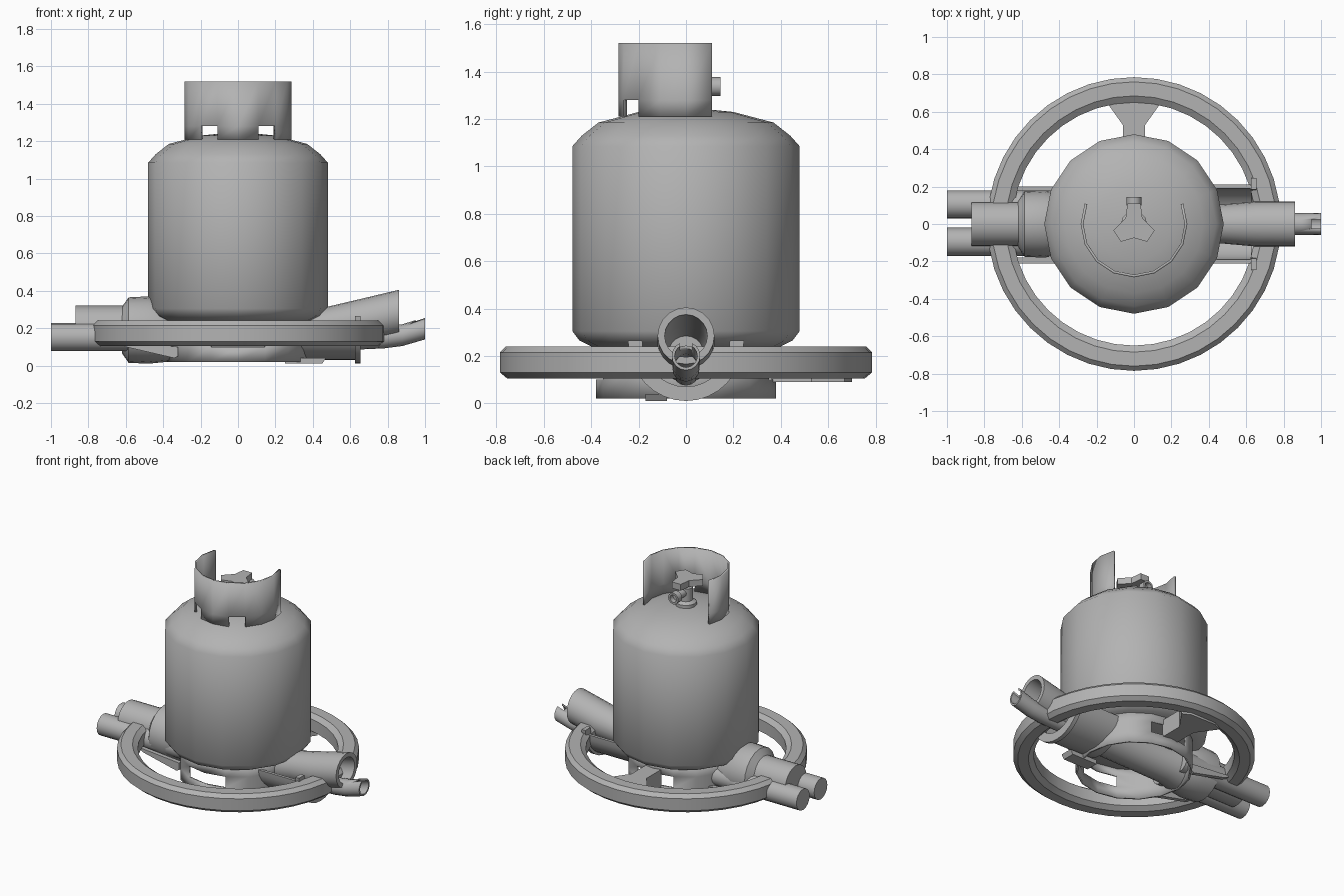
import bpy, bmesh
from math import sin, cos, pi, radians

if "Cube" in bpy.data.objects:
    bpy.data.objects.remove(bpy.data.objects["Cube"], do_unlink=True)

grey = bpy.data.materials.new("painted_grey_metal")
grey.use_nodes = True
GREY = (0.45, 0.45, 0.45, 1)
grey.diffuse_color = GREY
grey.node_tree.nodes["Principled BSDF"].inputs["Base Color"].default_value = GREY


def finish(name, bm, smooth=35):
    bmesh.ops.remove_doubles(bm, verts=bm.verts, dist=0.0005)
    bmesh.ops.recalc_face_normals(bm, faces=bm.faces)
    me = bpy.data.meshes.new(name)
    bm.to_mesh(me)
    bm.free()
    me.materials.append(grey)
    ob = bpy.data.objects.new(name, me)
    bpy.context.collection.objects.link(ob)
    bpy.ops.object.select_all(action='DESELECT')
    ob.select_set(True)
    bpy.context.view_layer.objects.active = ob
    bpy.ops.object.shade_smooth_by_angle(angle=radians(smooth))
    return ob


def place(axis, t, u, v):
    return {'x': (t, u, v), 'y': (u, t, v), 'z': (u, v, t)}[axis]


def loft(name, stations, axis='z', sides=16, closed=False, smooth=35):
    """Round sections along an axis: (position, radius, u centre, v centre)."""
    bm = bmesh.new()
    rings = []
    for t, r, u, v in stations:
        rings.append([bm.verts.new(place(axis, t, u + r * cos(2 * pi * i / sides),
                                         v + r * sin(2 * pi * i / sides)))
                      for i in range(sides)])
    pairs = list(zip(rings, rings[1:]))
    if closed:
        pairs.append((rings[-1], rings[0]))
    for a, b in pairs:
        for i in range(sides):
            j = (i + 1) % sides
            bm.faces.new((a[i], a[j], b[j], b[i]))
    if not closed:
        for k in (0, -1):
            if stations[k][1] > 0:
                bm.faces.new(rings[k])
    return finish(name, bm, smooth)


def lathe(name, profile, **kw):
    return loft(name, [(z, r, 0, 0) for r, z in profile], **kw)


def pipe(name, outer, wall, **kw):
    """Pipe along x, open at its last station."""
    inner = [(t, r - wall, u, v) for t, r, u, v in reversed(outer[1:])]
    return loft(name, outer + inner, axis='x', **kw)


def prism(name, pts, lo, hi, axis, smooth=30):
    bm = bmesh.new()
    a = [bm.verts.new(place(axis, lo, u, v)) for u, v in pts]
    b = [bm.verts.new(place(axis, hi, u, v)) for u, v in pts]
    bm.faces.new(a)
    bm.faces.new(b)
    for i in range(len(pts)):
        j = (i + 1) % len(pts)
        bm.faces.new((a[i], a[j], b[j], b[i]))
    return finish(name, bm, smooth)


def sheet_wall(name, radius, rows):
    """Curved sheet; each row is (low z, high z, segments counted from the front)."""
    bm = bmesh.new()
    step = pi / 8
    for lo, hi, segs in rows:
        for k in segs:
            corners = ((k, lo), (k + 1, lo), (k + 1, hi), (k, hi))
            bm.faces.new([bm.verts.new((radius * sin(s * step), -radius * cos(s * step), z))
                          for s, z in corners])
    ob = finish(name, bm)
    mod = ob.modifiers.new("thickness", 'SOLIDIFY')
    mod.thickness = 0.014
    mod.offset = -1
    return ob


# Gas bottle
lathe("tank", [(0, .2), (.25, .21), (.40, .24), (.45, .265), (.48, .305), (.48, 1.085),
               (.44, 1.13), (.37, 1.185), (.2, 1.23), (0, 1.25)], smooth=55)
sheet_wall("collar", .285, [(1.21, 1.28, (-5, -4, -3, -1, 0, 2, 3, 4)),
                            (1.28, 1.52, range(-5, 5))])
sheet_wall("foot_ring", .38, [(.02, .10, range(16)),
                              (.10, .18, [k for k in range(16) if k % 8 not in (0, 7)]),
                              (.18, .26, range(16))])

# Valve
lathe("valve_stem", [(.07, 1.22), (.07, 1.265), (.045, 1.28), (.045, 1.37), (.025, 1.38),
                     (.025, 1.42)], sides=12)
loft("valve_outlet", [(0, .028, 0, 1.337), (.1, .028, 0, 1.337), (.1, .04, 0, 1.337),
                      (.145, .04, 0, 1.337), (.145, .026, 0, 1.337), (.11, .026, 0, 1.337)],
     axis='y', sides=12)
prism("valve_knob", [(-.11, -.035), (-.07, -.095), (0, -.075), (.07, -.095), (.11, -.035),
                     (.045, .03), (.035, .11), (-.035, .11), (-.045, .03)], 1.39, 1.435, 'z')

# Surrounding hoop and its rear arm
lathe("hoop", [(.755, .105), (.785, .13), (.785, .215), (.76, .24), (.685, .24), (.65, .215),
               (.65, .13), (.685, .105)], sides=40, closed=True)
prism("hoop_arm", [(-.06, .36), (.06, .36), (.06, .53), (.16, .67), (.1, .7), (-.1, .7),
                   (-.16, .67), (-.06, .53)], .09, .215, 'z')

# Under-tank body with the bulb on the right-hand side
loft("bulb_body", [(-.62, .125, 0, .19), (-.585, .175, 0, .19), (-.48, .18, 0, .19),
                   (-.38, .16, 0, .18), (-.26, .12, 0, .16), (.35, .11, 0, .16)],
     axis='x', sides=20)
pipe("bulb_pipe", [(-.55, .12, 0, .2), (-.87, .12, 0, .2)], .02, sides=20)
for side, y in (("left", .105), ("right", -.095)):
    pipe("twin_pipe_" + side, [(-.3, .075, y, .152), (-1, .075, y, .152)], .014)

# Angled outlet pipes
pipe("large_nozzle", [(.2, .10, 0, .16), (.48, .105, 0, .21), (.65, .12, 0, .235),
                      (.86, .12, 0, .285)], .03, sides=20)
small = pipe("small_nozzle", [(.4, .055, 0, .13), (.78, .058, 0, .15), (.88, .058, 0, .163),
                              (1, .06, 0, .2)], .012)
cutter = prism("nozzle_slot_cutter", [(-.025, .2), (.025, .2), (.025, .3), (-.025, .3)],
               .95, 1.05, 'x')
cutter.hide_render = True
cutter.hide_set(True)
slot = small.modifiers.new("slot", 'BOOLEAN')
slot.operation = 'DIFFERENCE'
slot.object = cutter
slot.solver = 'EXACT'
bpy.context.view_layer.objects.active = small
bpy.ops.object.modifier_apply(modifier="slot")
bpy.data.objects.remove(cutter, do_unlink=True)


def cradle(name, ry, rz, zc, wall, lo, hi):
    arc = [pi + pi * i / 16 for i in range(17)]
    outer = [(ry * cos(a), zc + rz * sin(a)) for a in arc]
    inner = [((ry - wall) * cos(a), zc + (rz - wall) * sin(a)) for a in reversed(arc)]
    return prism(name, outer + inner, lo, hi, 'x')


# Open trough below the nozzles, with its end lip, pads and side fin
cradle("nozzle_trough", .21, .19, .22, .02, .28, .63)
cradle("trough_lip", .245, .255, .265, .06, .625, .655)
prism("trough_pad", [(.25, .01), (.45, .01), (.47, .04), (.25, .04)], -.17, -.08, 'y')
for side, y in (("left", .17), ("right", -.21)):
    prism("side_fin_" + side, [(-.66, .13), (-.6, .10), (-.34, .04), (-.32, .05), (-.32, .1)],
          y, y + .03, 'y')
